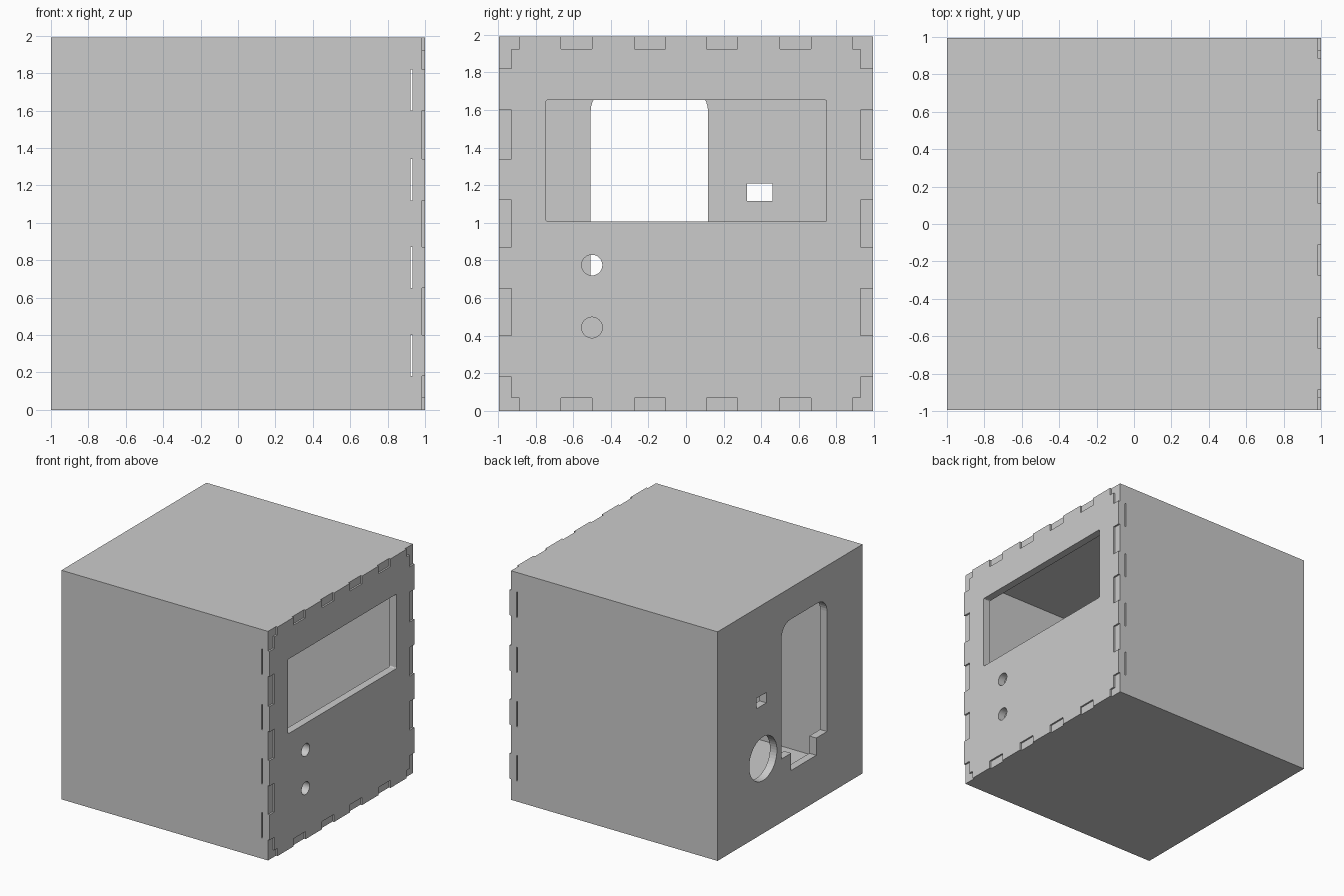
import bpy, bmesh, math
from mathutils import Matrix, Vector

if "Cube" in bpy.data.objects:
    bpy.data.objects.remove(bpy.data.objects["Cube"])

T = 0.067            # board thickness
W = 0.995            # half width in y
H = 1.99             # height
TAB = 0.985          # x where the wall tabs end
PANEL_IN = 1 - T     # inner face of the control panel

X, Y, Z = Vector((1, 0, 0)), Vector((0, 1, 0)), Vector((0, 0, 1))


def arc(cx, cy, r, a0, a1, n=8):
    return [(cx + r * math.cos(math.radians(a0 + (a1 - a0) * i / n)),
             cy + r * math.sin(math.radians(a0 + (a1 - a0) * i / n))) for i in range(n + 1)]


def circle(cx, cy, r):
    return arc(cx, cy, r, 0, 360, 48)[:-1]


def rect(x0, y0, x1, y1, r=0.0):
    if r == 0:
        return [(x0, y0), (x1, y0), (x1, y1), (x0, y1)]
    return (arc(x0 + r, y0 + r, r, 180, 270, 4) + arc(x1 - r, y0 + r, r, 270, 360, 4)
            + arc(x1 - r, y1 - r, r, 0, 90, 4) + arc(x0 + r, y1 - r, r, 90, 180, 4))


def comb(breaks, even, odd):
    """Finger joint edge as (along, depth) points, depth alternating per segment."""
    pts = []
    for i in range(len(breaks) - 1):
        d = odd if i % 2 else even
        pts += [(breaks[i], d), (breaks[i + 1], d)]
    return pts


def plate(name, loops, centre, u, v):
    """Flat board: outline plus hole loops drawn in the u, v plane."""
    cu = bpy.data.curves.new(name, 'CURVE')
    cu.dimensions, cu.fill_mode, cu.extrude = '2D', 'BOTH', T / 2
    for loop in loops:
        clean = [p for i, p in enumerate(loop) if math.dist(p, loop[i - 1]) > 1e-5]
        sp = cu.splines.new('POLY')
        sp.points.add(len(clean) - 1)
        for pt, p in zip(sp.points, clean):
            pt.co = (p[0], p[1], 0, 1)
        sp.use_cyclic_u = True
    tmp = bpy.data.objects.new(name + "_outline", cu)
    bpy.context.collection.objects.link(tmp)
    dg = bpy.context.evaluated_depsgraph_get()
    me = bpy.data.meshes.new_from_object(tmp.evaluated_get(dg))
    bpy.data.objects.remove(tmp)
    m = Matrix((u, v, u.cross(v))).transposed().to_4x4()
    m.translation = centre
    me.transform(m)
    bm = bmesh.new()
    bm.from_mesh(me)
    bmesh.ops.remove_doubles(bm, verts=bm.verts, dist=1e-5)
    bmesh.ops.recalc_face_normals(bm, faces=bm.faces)
    for f in bm.faces:
        f.smooth = False
    bm.to_mesh(me)
    bm.free()
    ob = bpy.data.objects.new(name, me)
    bpy.context.collection.objects.link(ob)
    return ob


# finger positions along the panel edges
half_y = [0.11, 0.275, 0.5, 0.665, 0.885]
y_mid = [-b for b in reversed(half_y)] + half_y
z_mid = [0.18, 0.4, 0.65, 0.87, 1.12, 1.34, 1.6, 1.82]
y_out = [-W] + y_mid + [W]
y_in = [-W + T] + y_mid + [W - T]
z_in = [T] + z_mid + [H - T]

# top and bottom boards with tabs on the panel side
slab = [(-1, W), (-1, -W)] + [(d, a) for a, d in comb(y_out, TAB, PANEL_IN)]
plate("bottom_board", [slab], Z * (T / 2), X, Y)
plate("top_board", [slab], Z * (H - T / 2), X, Y)

# side boards, with narrow see-through gaps between the tabs
side = [(-1, H - T), (-1, T)] + [(d, a) for a, d in comb(z_in, TAB, 0.921)]
for name, s in (("front_board", -1), ("rear_board", 1)):
    plate(name, [side], Y * (s * (W - T / 2)), X, Z)

# control panel with window and two button holes
low = comb(y_in, T, 0)
right = [(d, a) for a, d in comb(z_in, W - T, W)]
high = [(a, H - d) for a, d in reversed(low)]
left = [(-d, a) for d, a in reversed(right)]
plate("control_panel",
      [low + right + high + left,
       rect(-0.744, 1.006, 0.748, 1.653, 0.01),
       circle(-0.5, 0.775, 0.055), circle(-0.5, 0.443, 0.055)],
      X * (1 - T / 2), Y, Z)

# connector board with stepped opening, cable hole and small socket
y0, y1, r, zc = -0.507, 0.117, 0.12, 1.595
opening = ([(y0, 0.55), (-0.36, 0.55), (-0.36, 0.40), (-0.016, 0.40), (-0.016, 0.55), (y1, 0.55)]
           + arc(y1 - r, zc, r, 0, 90) + arc(y0 + r, zc, r, 90, 180))
plate("connector_board",
      [rect(-W + T, T, W - T, H - T), opening,
       circle(0.37, 0.65, 0.19), rect(0.325, 1.117, 0.46, 1.208)],
      X * (-1 + T / 2), Y, Z)
